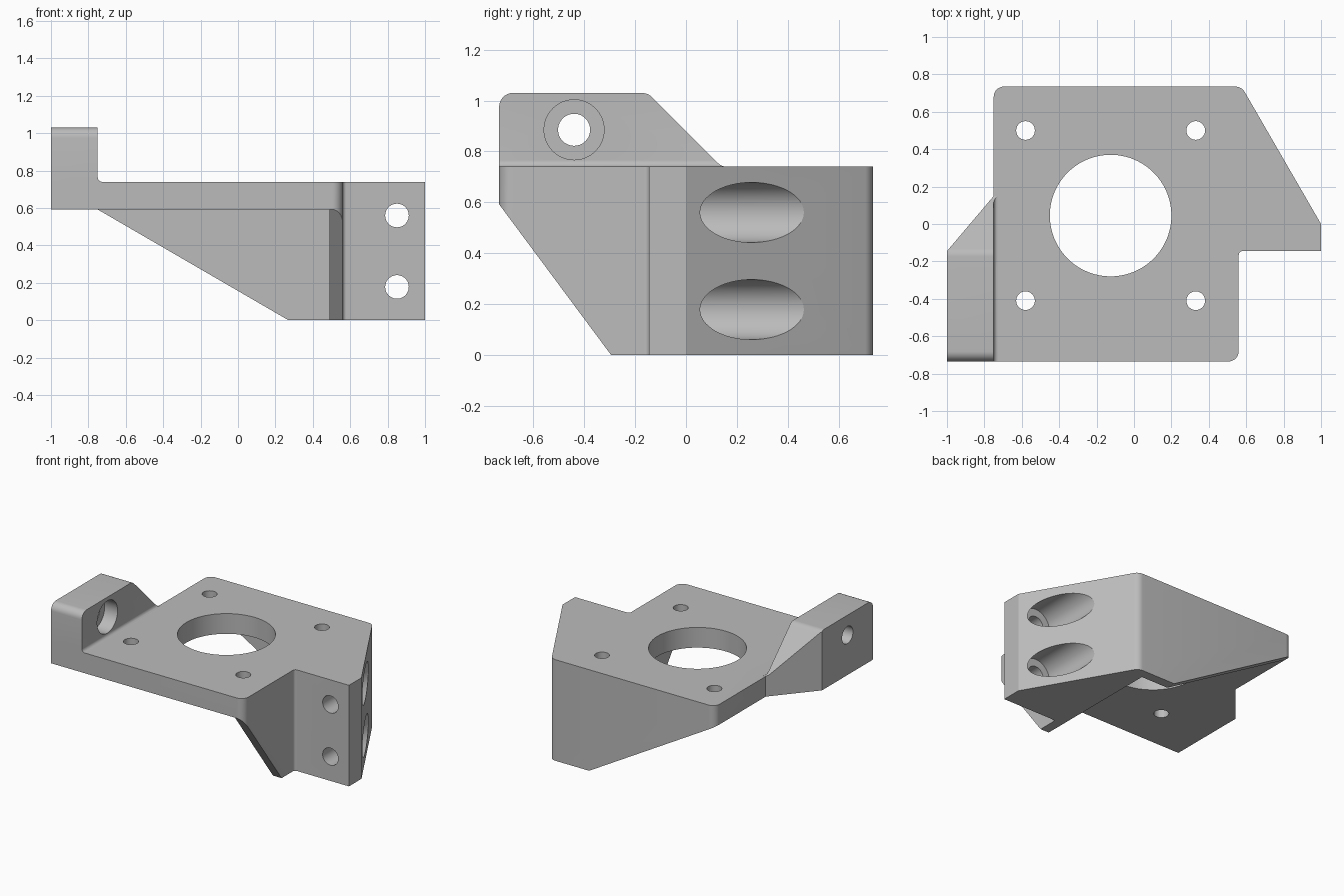
import bpy
import bmesh
from math import cos, sin, pi, radians, tan
from mathutils import Vector

if "Cube" in bpy.data.objects:
    bpy.data.objects.remove(bpy.data.objects["Cube"], do_unlink=True)

TOP, UNDER, FRONT, BACK = 0.74, 0.592, -0.735, 0.735
SCREW, HEAD = 0.063, 0.118
MOTOR = Vector((-0.125, 0.045))


def rounded(points, steps=8):
    """Replace each (a, b, radius) corner by a tangent arc."""
    out = []
    for i, p in enumerate(points):
        c = Vector(p[:2])
        if len(p) == 2:
            out.append(c)
            continue
        u = (Vector(points[i - 1][:2]) - c).normalized()
        v = (Vector(points[(i + 1) % len(points)][:2]) - c).normalized()
        half = u.angle(v) / 2
        r = p[2]
        mid = c + (u + v).normalized() * r / sin(half)
        start = c + u * r / tan(half) - mid
        end = c + v * r / tan(half) - mid
        sweep = start.angle(end)
        for k in range(steps + 1):
            t = k / steps
            out.append(mid + (start * sin((1 - t) * sweep) + end * sin(t * sweep)) / sin(sweep))
    return out


def prism(name, points, axis, lo, hi):
    """Extrude a flat outline along an axis."""
    place = {"x": lambda a, b, t: (t, a, b),
             "y": lambda a, b, t: (a, t, b),
             "z": lambda a, b, t: (a, b, t)}[axis]
    bm = bmesh.new()
    face = bm.faces.new([bm.verts.new(place(p[0], p[1], lo)) for p in rounded(points)])
    ext = bmesh.ops.extrude_face_region(bm, geom=[face])
    verts = [g for g in ext["geom"] if isinstance(g, bmesh.types.BMVert)]
    bmesh.ops.translate(bm, verts=verts, vec=Vector(place(0, 0, hi - lo)))
    bmesh.ops.recalc_face_normals(bm, faces=bm.faces)
    mesh = bpy.data.meshes.new(name)
    bm.to_mesh(mesh)
    bm.free()
    obj = bpy.data.objects.new(name, mesh)
    bpy.context.collection.objects.link(obj)
    return obj


def rod(a, b, radius, axis, lo, hi, n=64):
    ring = [(a + radius * cos(2 * pi * k / n), b + radius * sin(2 * pi * k / n)) for k in range(n)]
    return prism("cutter", ring, axis, lo, hi)


def combine(target, tool, operation="DIFFERENCE"):
    mod = target.modifiers.new("combine", "BOOLEAN")
    mod.operation, mod.solver, mod.object = operation, "EXACT", tool
    bpy.context.view_layer.objects.active = target
    bpy.ops.object.modifier_apply(modifier=mod.name)
    bpy.data.objects.remove(tool, do_unlink=True)


# Full-height body from its plan outline
bracket = prism("motor_bracket", [
    (-0.75, FRONT), (0.56, FRONT, 0.055), (0.56, -0.145, 0.02), (1, -0.145),
    (1, 0), (0.575, BACK, 0.06), (-0.75, BACK, 0.055)], "z", 0, TOP)

# Motor cavity, sloped side wall and sloped rib
combine(bracket, prism("cutter", [(-2, -2), (0.49, -2), (0.49, 0.665), (-2, 0.665)], "z", -1, UNDER))
combine(bracket, prism("cutter", [
    (-2, UNDER), (-0.75, UNDER), (0.27, 0), (0.443, -0.1), (-2, -0.1)], "y", -2, 2))
combine(bracket, prism("cutter", [
    (-2, UNDER), (FRONT, UNDER), (-0.295, 0), (-0.22, -0.1), (-2, -0.1)], "x", -2, 2))

# Side ear: L section, trimmed by its side profile and a slanted rear face
ear = prism("ear", [
    (-1, UNDER), (-1, 1.03), (-0.75, 1.03), (-0.75, TOP, 0.025),
    (-0.6, TOP), (-0.6, UNDER)], "y", FRONT, 0.15)
combine(ear, prism("cutter", [
    (FRONT, 0.5), (FRONT, 1.03, 0.055), (-0.15, 1.03, 0.06), (0.14, TOP, 0.05),
    (0.3, TOP), (0.3, 0.5)], "x", -2, 0), "INTERSECT")
combine(ear, prism("cutter", [
    (-1.1, -0.263), (-0.75, 0.15), (-0.75, 0.5), (-1.2, 0.5)], "z", 0, 2))
combine(bracket, ear, "UNION")

# Motor boss opening and its four screw holes
combine(bracket, rod(*MOTOR, 0.325, "z", 0.3, 1, 96))
for sx in (-1, 1):
    for sy in (-1, 1):
        combine(bracket, rod(MOTOR.x + sx * 0.455, MOTOR.y + sy * 0.455, 0.05, "z", 0.5, 1, 32))

# Counterbored mounting holes through the side block
for z in (0.56, 0.178):
    combine(bracket, rod(0.85, z, SCREW, "y", -0.5, 0.5))
    combine(bracket, rod(0.85, z, HEAD, "y", 0, 1))

# Counterbored hole through the ear
combine(bracket, rod(-0.44, 0.885, SCREW, "x", -1.2, -0.6))
combine(bracket, rod(-0.44, 0.885, HEAD, "x", -0.855, -0.6))

# Plain grey finish
grey = bpy.data.materials.new("grey")
grey.use_nodes = True
colour = (0.5, 0.5, 0.5, 1)
grey.diffuse_color = colour
grey.node_tree.nodes["Principled BSDF"].inputs["Base Color"].default_value = colour
bracket.data.materials.clear()
bracket.data.materials.append(grey)
for poly in bracket.data.polygons:
    poly.material_index = 0

bpy.ops.object.select_all(action="DESELECT")
bracket.select_set(True)
bpy.context.view_layer.objects.active = bracket
bpy.ops.object.shade_smooth_by_angle(angle=radians(30))
